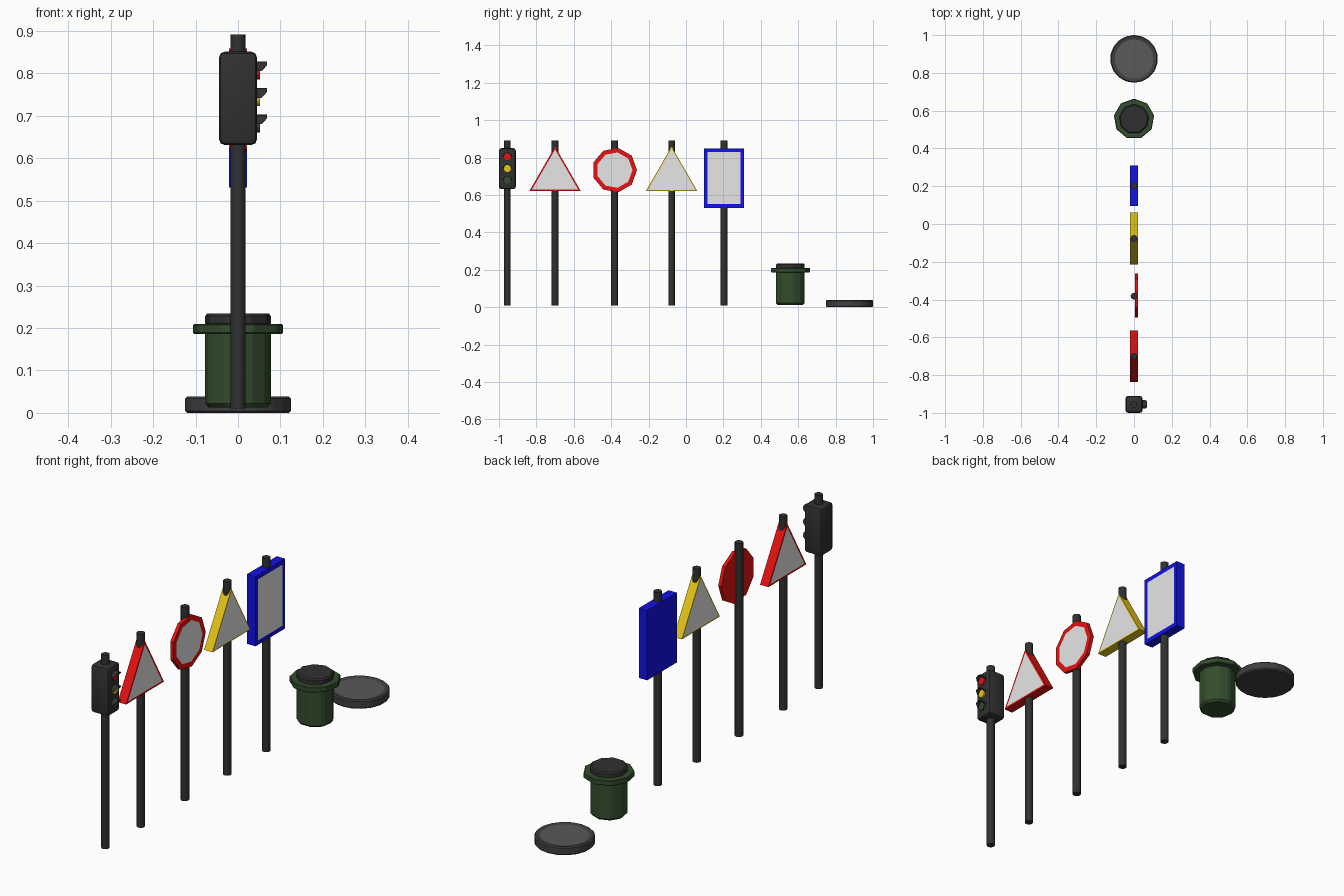
import bpy, bmesh
from math import sin, cos, pi, radians
from mathutils import Vector

cube = bpy.data.objects.get("Cube")
if cube:
    bpy.data.objects.remove(cube, do_unlink=True)


def material(name, rgb):
    m = bpy.data.materials.new(name)
    m.use_nodes = True
    m.diffuse_color = (*rgb, 1)
    bsdf = next(n for n in m.node_tree.nodes if n.type == "BSDF_PRINCIPLED")
    bsdf.inputs["Base Color"].default_value = (*rgb, 1)
    return m


DARK = material("dark metal", (0.03, 0.03, 0.031))
WHITE = material("sign white", (0.8, 0.8, 0.8))
RED = material("red", (0.8, 0.006, 0.006))
YELLOW = material("yellow", (0.8, 0.58, 0.01))
BLUE = material("blue", (0.006, 0.006, 0.8))
GREEN = material("dark green", (0.033, 0.075, 0.026))
IRON = material("iron ring", (0.05, 0.05, 0.052))
GREY = material("iron plate", (0.1, 0.1, 0.1))


def ngon(sides, r, start=90):
    return [(r * cos(radians(start) + 2 * pi * i / sides),
             r * sin(radians(start) + 2 * pi * i / sides)) for i in range(sides)]


def prism(name, outline, centre, low, high, mats, axis="z", bevel=0, segments=1,
          inset=0, faces=(), depth=0, smooth=False):
    """Extrude an outline along an axis; optionally bevel it and inset its end faces."""
    bm = bmesh.new()

    def place(a, b, h):
        return (h, a, b) if axis == "x" else (a, b, h)

    base = bm.faces.new([bm.verts.new(place(a, b, low)) for a, b in outline])
    grown = bmesh.ops.extrude_face_region(bm, geom=[base])["geom"]
    direction = Vector(place(0, 0, 1))
    bmesh.ops.translate(bm, vec=direction * (high - low),
                        verts=[v for v in grown if isinstance(v, bmesh.types.BMVert)])
    bmesh.ops.recalc_face_normals(bm, faces=bm.faces[:])
    if bevel:
        bmesh.ops.bevel(bm, geom=bm.edges[:], offset=bevel, segments=segments,
                        affect="EDGES", profile=0.5)
    bm.normal_update()
    for side in faces:
        cap = max(bm.faces, key=lambda f: f.normal.dot(direction * side) * 10
                  + f.calc_area())
        bmesh.ops.inset_region(bm, faces=[cap], thickness=inset, depth=depth)
        cap.material_index = 1
    mesh = bpy.data.meshes.new(name)
    bm.to_mesh(mesh)
    bm.free()
    return finish(name, mesh, centre, mats, smooth)


def finish(name, mesh, centre, mats, smooth):
    ob = bpy.data.objects.new(name, mesh)
    ob.location = centre
    bpy.context.collection.objects.link(ob)
    for m in mats:
        mesh.materials.append(m)
    if smooth:
        bpy.ops.object.select_all(action="DESELECT")
        ob.select_set(True)
        bpy.context.view_layer.objects.active = ob
        bpy.ops.object.shade_smooth_by_angle(angle=radians(40))
    return ob


def rectangle(w, h):
    return [(-w, -h), (w, -h), (w, h), (-w, h)]


def hood(name, centre, r, length):
    """Curved visor: upper half tube, sides cut back toward the bottom."""
    bm = bmesh.new()
    steps = 8
    rows = []
    for i in range(steps + 1):
        a = pi * i / steps
        reach = length * (0.45 + 0.55 * min(1, 1.6 * sin(a)))
        rows.append([bm.verts.new((x, q * cos(a), q * sin(a)))
                     for x, q in ((0, r), (reach, r), (reach, r - 0.003), (0, r - 0.003))])
    for p, q in zip(rows, rows[1:]):
        for k in range(4):
            bm.faces.new((p[k], p[(k + 1) % 4], q[(k + 1) % 4], q[k]))
    bm.faces.new(rows[0])
    bm.faces.new(rows[-1])
    bmesh.ops.recalc_face_normals(bm, faces=bm.faces[:])
    mesh = bpy.data.meshes.new(name)
    bm.to_mesh(mesh)
    bm.free()
    finish(name, mesh, centre, [DARK], False)


# Poles
SPOTS = {"traffic_light": -0.955, "red_triangle": -0.70, "round_sign": -0.382,
         "yellow_triangle": -0.077, "blue_sign": 0.203}
for label, y in SPOTS.items():
    prism(label + "_pole", ngon(12, 0.0178), (0, y, 0), 0.01, 0.892, [DARK], smooth=True)

# Traffic light housing, lamps and visors
y = SPOTS["traffic_light"]
prism("traffic_light_housing", rectangle(0.045, 0.045), (0, y, 0), 0.631, 0.851, [DARK],
      bevel=0.014, segments=2, smooth=True)
for label, colour, z in (("red", RED, 0.805), ("yellow", YELLOW, 0.742), ("green", GREEN, 0.68)):
    prism(label + "_lamp", ngon(16, 0.019), (0, y, z), 0.04, 0.052, [colour], axis="x")
    hood(label + "_visor", (0.044, y, z), 0.023, 0.024)

# Triangular signs, white on both sides
for label, colour, border in (("red_triangle", RED, 0.016), ("yellow_triangle", YELLOW, 0.012)):
    prism(label + "_board", ngon(3, 0.158), (0, SPOTS[label], 0.701), -0.021, 0.021,
          [colour, WHITE], axis="x", inset=border, faces=(1, -1))

# Round sign mounted on the front of its pole
prism("round_sign_board", ngon(9, 0.12, 0), (0, SPOTS["round_sign"], 0.733), 0.005, 0.021,
      [RED, WHITE], axis="x", inset=0.024, faces=(1,))

# Rectangular sign, white on the front only
prism("blue_sign_board", rectangle(0.107, 0.159), (0, SPOTS["blue_sign"], 0.69), -0.021, 0.021,
      [BLUE, WHITE], axis="x", inset=0.028, faces=(1,))

# Litter bin
spot = (0, 0.556, 0)
prism("bin_body", ngon(9, 0.08), spot, 0.013, 0.205, [GREEN], bevel=0.009)
prism("bin_rim", ngon(9, 0.108), spot, 0.186, 0.21, [GREEN], bevel=0.003)
prism("bin_lid", ngon(9, 0.08), spot, 0.205, 0.234, [DARK], bevel=0.006)

# Manhole cover
prism("manhole_cover", ngon(18, 0.1265), (0, 0.874, 0), 0, 0.039, [IRON, GREY],
      bevel=0.005, inset=0.018, faces=(1,), depth=-0.003)
